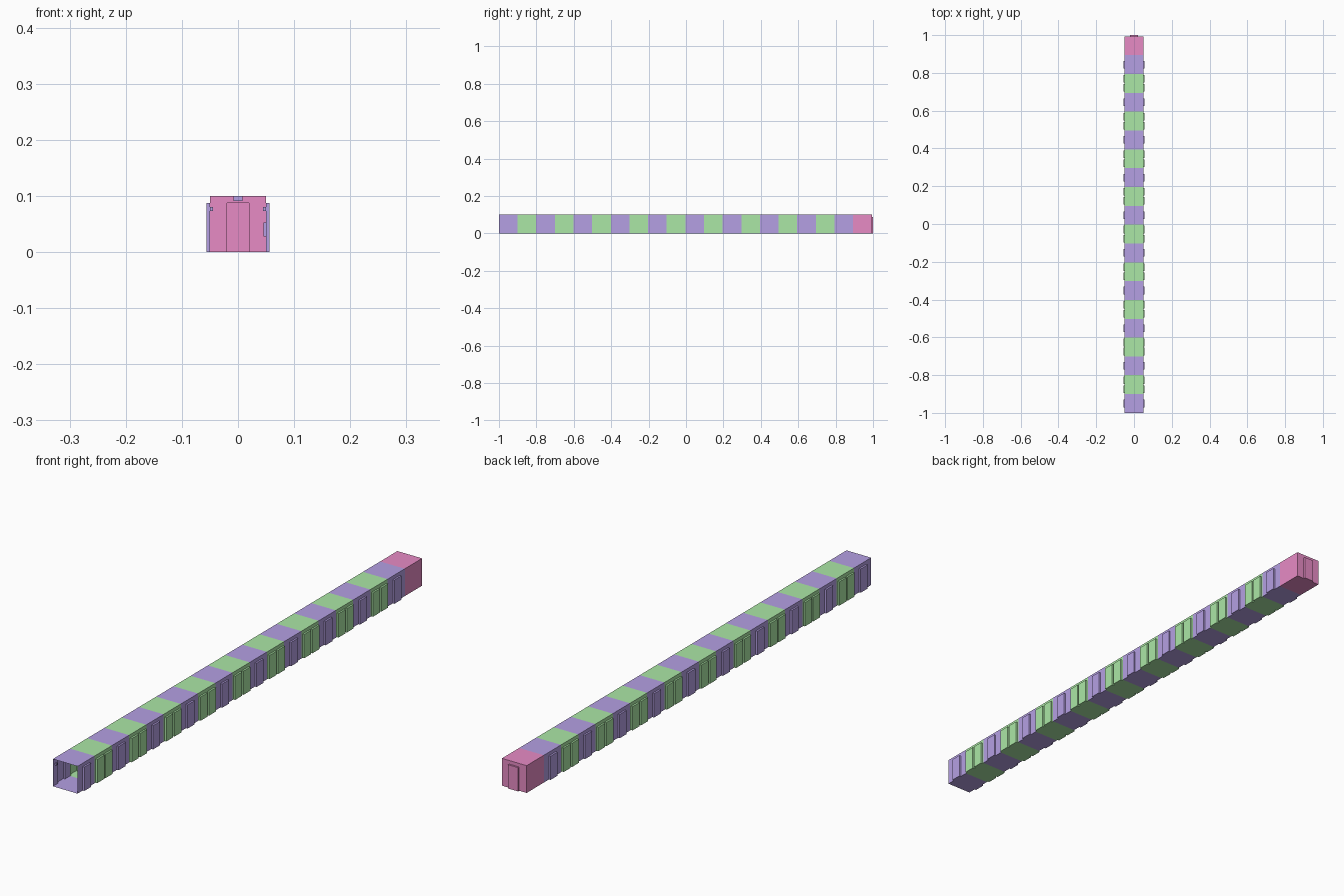
import bpy, bmesh
from mathutils import Vector

if "Cube" in bpy.data.objects:
    bpy.data.objects.remove(bpy.data.objects["Cube"])

DEPTH = 0.0065                 # how far a door recess sticks out
L = (2 - DEPTH) / 20           # length of one corridor module
W, H = 0.05, 0.1               # half width and height
DOOR_W, DOOR_H = 0.04, 0.087
UP = Vector((0, 0, 1))


def material(name, rgb):
    m = bpy.data.materials.new(name)
    m.diffuse_color = (*rgb, 1)
    m.use_nodes = True
    m.node_tree.nodes["Principled BSDF"].inputs["Base Color"].default_value = m.diffuse_color
    return m


PURPLE = material("purple", (0.46, 0.35, 0.77))
GREEN = material("green", (0.41, 0.80, 0.38))
PINK = material("pink", (0.80, 0.26, 0.56))


def quad(bm, a, b, c, d, facing):
    f = bm.faces.new([bm.verts.new(p) for p in (a, b, c, d)])
    f.normal_update()
    if f.normal.dot(facing) < 0:
        f.normal_flip()


def wall(bm, start, along, out, length, doors):
    """Thin wall with box-shaped door recesses pushed outwards."""
    start, along, out = Vector(start), Vector(along), Vector(out)

    def p(u, z, d=0.0):
        return start + along * u + UP * z + out * d

    edge = 0.0
    for c in doors:
        a, b = c - DOOR_W / 2, c + DOOR_W / 2
        h, d = DOOR_H, DEPTH
        quad(bm, p(edge, 0), p(a, 0), p(a, H), p(edge, H), out)
        quad(bm, p(a, h), p(b, h), p(b, H), p(a, H), out)
        quad(bm, p(a, 0, d), p(b, 0, d), p(b, h, d), p(a, h, d), out)
        quad(bm, p(a, 0), p(a, 0, d), p(a, h, d), p(a, h), -along)
        quad(bm, p(b, 0), p(b, 0, d), p(b, h, d), p(b, h), along)
        quad(bm, p(a, h), p(b, h), p(b, h, d), p(a, h, d), UP)
        quad(bm, p(a, 0), p(b, 0), p(b, 0, d), p(a, 0, d), -UP)
        edge = b
    quad(bm, p(edge, 0), p(length, 0), p(length, H), p(edge, H), out)


def box(bm, centre, size):
    r = bmesh.ops.create_cube(bm, size=1)
    for v in r["verts"]:
        v.co = Vector(centre) + Vector([v.co[i] * size[i] for i in range(3)])


def finish(bm, name, mat):
    bmesh.ops.remove_doubles(bm, verts=bm.verts, dist=1e-6)
    me = bpy.data.meshes.new(name)
    bm.to_mesh(me)
    bm.free()
    me.materials.append(mat)
    ob = bpy.data.objects.new(name, me)
    bpy.context.collection.objects.link(ob)


def module(name, y, mat, side_doors, end_wall=False):
    # floor, ceiling and side walls
    bm = bmesh.new()
    for z, n in ((0, -UP), (H, UP)):
        quad(bm, (-W, y, z), (W, y, z), (W, y + L, z), (-W, y + L, z), n)
    for s in (-1, 1):
        wall(bm, (s * W, y, 0), (0, 1, 0), (s, 0, 0), L, side_doors)
    if end_wall:
        wall(bm, (-W, y + L, 0), (1, 0, 0), (0, 1, 0), 2 * W, [W])
    finish(bm, name + "_shell", mat)

    # ceiling lamp
    mid = y + L / 2
    bm = bmesh.new()
    box(bm, (0, mid, 0.0953), (0.016, 0.016, 0.0093))
    finish(bm, name + "_ceiling_lamp", mat)

    # small wall lamps, placed between or beside the doors
    lamp_y = y + 0.015 if len(side_doors) == 1 else mid
    bm = bmesh.new()
    for s in (-1, 1):
        box(bm, (s * 0.0472, lamp_y, 0.077), (0.0056, 0.006, 0.007))
    finish(bm, name + "_wall_lamps", mat)

    # control panel
    bm = bmesh.new()
    if end_wall:
        box(bm, (0.031, y + L - 0.001, 0.022), (0.014, 0.002, 0.01))
    elif len(side_doors) == 1:
        box(bm, (0.0478, y + L - 0.015, 0.04), (0.004, 0.012, 0.025))
    if bm.verts:
        finish(bm, name + "_control_panel", mat)
    else:
        bm.free()


# alternating one-door and two-door modules, closed by the end room
for i in range(19):
    y = -1 + i * L
    if i % 2 == 0:
        module(f"single_door_module_{i}", y, PURPLE, [L / 2])
    else:
        module(f"double_door_module_{i}", y, GREEN, [L * 0.26, L * 0.74])
module("end_module", -1 + 19 * L, PINK, [], end_wall=True)
